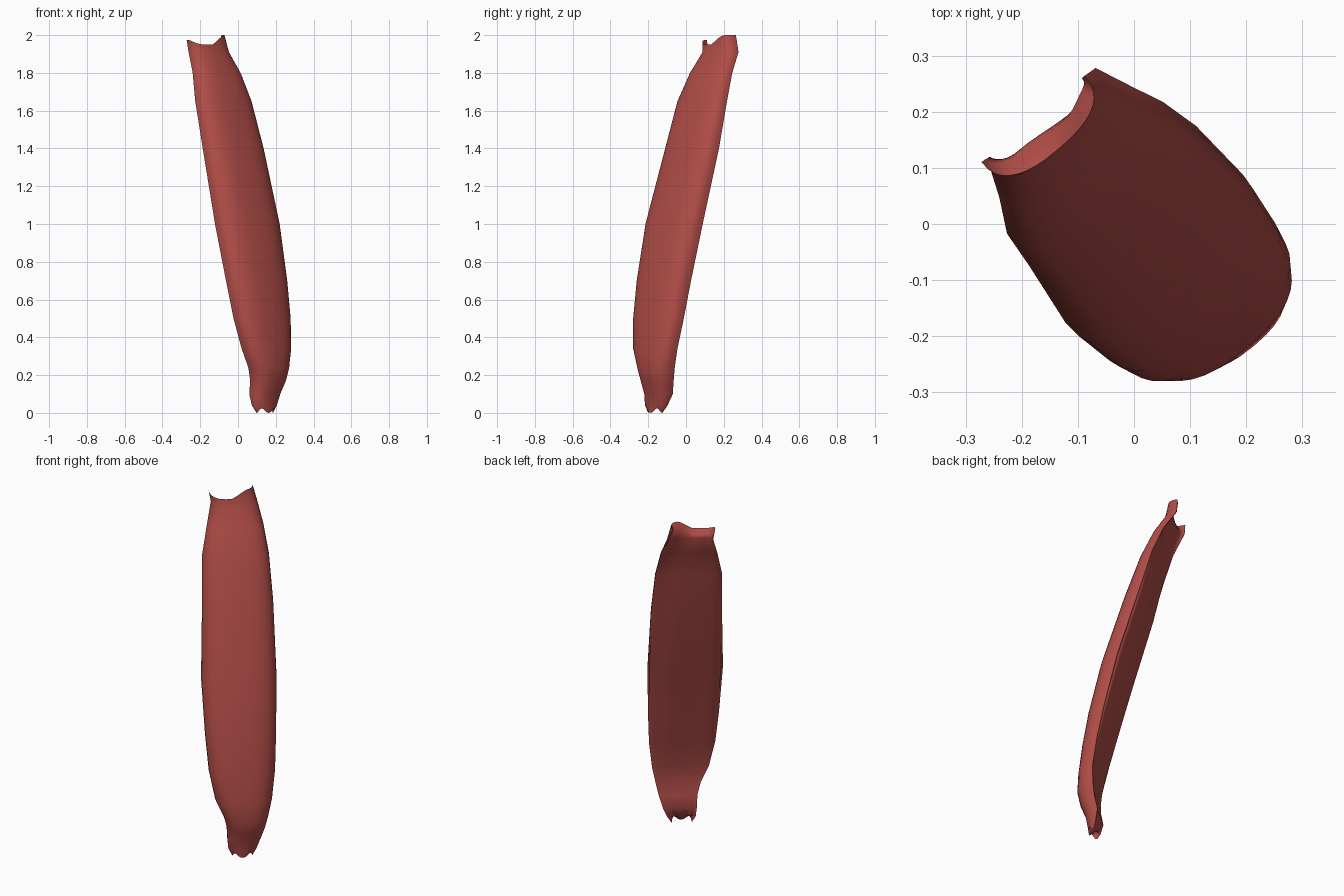
import bpy
import bmesh
import math
from mathutils import Vector

cube = bpy.data.objects.get("Cube")
if cube:
    bpy.data.objects.remove(cube, do_unlink=True)

# One deep red for the whole petal
red = bpy.data.materials.new("deep_red")
red.use_nodes = True
colour = (0.43, 0.072, 0.062, 1)
red.diffuse_color = colour
red.node_tree.nodes["Principled BSDF"].inputs["Base Color"].default_value = colour

# Petal axes: across its width, and outwards from its bulging face
angle = math.radians(40)
across = Vector((math.cos(angle), math.sin(angle), 0))
outward = Vector((math.sin(angle), -math.cos(angle), 0))

# Cross-sections: height, centre x, centre y, half width, front bulge,
# and depth of the back face (positive is hollow, negative swells out)
sections = [
    (0.00, 0.140, -0.160, 0.055, 0.035, 0.010),
    (0.04, 0.132, -0.147, 0.077, 0.055, 0.010),
    (0.10, 0.130, -0.129, 0.092, 0.080, 0.000),
    (0.17, 0.145, -0.133, 0.105, 0.095, 0.000),
    (0.24, 0.148, -0.138, 0.122, 0.103, 0.005),
    (0.34, 0.138, -0.145, 0.155, 0.098, 0.000),
    (0.50, 0.115, -0.128, 0.181, 0.105, -0.015),
    (0.70, 0.085, -0.098, 0.194, 0.113, -0.025),
    (1.00, 0.036, -0.044, 0.206, 0.115, -0.032),
    (1.40, -0.038, 0.050, 0.194, 0.108, -0.028),
    (1.65, -0.087, 0.100, 0.182, 0.090, -0.010),
    (1.80, -0.122, 0.146, 0.154, 0.080, 0.015),
    (1.91, -0.165, 0.197, 0.126, 0.080, 0.030),
    (1.95, -0.180, 0.187, 0.120, 0.070, 0.035),
]
STEPS = 18
last = len(sections) - 1


def section_points(index, inner):
    """Flattened arc across the petal, on its front or back face."""
    z, cx, cy, half, bulge, back = sections[index]
    points = []
    for i in range(STEPS + 1):
        t = math.pi * i / STEPS
        s = math.cos(t)
        w = half * math.copysign(abs(s) ** 0.8, s)
        d = bulge * max(math.sin(t), 0) ** 0.75
        if inner:
            w *= 0.95
            d = back * math.sin(t) * (1 + 0.12 * math.cos(5 * t))
        height = z
        if index == last:      # wavy top rim, rolled down at the back
            if s > 0:
                height += 0.05 * math.sin(min(s * 1.3, 1) * math.pi / 2)
            else:
                height += 0.025 * s ** 4
            height -= 0.025 if inner else 0
        elif index == 0:       # ragged bottom end
            height += 0.012 * (1 - math.cos(4 * t)) + (0.02 if inner else 0)
        points.append(Vector((cx, cy, height)) + across * w + outward * d)
    return points


# Petal: front and back skins joined along the rims
bm = bmesh.new()
rings = []
for k in range(len(sections)):
    loop = section_points(k, False) + section_points(k, True)[::-1]
    rings.append([bm.verts.new(p) for p in loop])
count = len(rings[0])
for low, high in zip(rings, rings[1:]):
    for i in range(count):
        j = (i + 1) % count
        bm.faces.new((low[i], low[j], high[j], high[i]))
for ring in (rings[0], rings[-1]):
    for i in range(STEPS):
        bm.faces.new((ring[i], ring[i + 1], ring[count - 2 - i], ring[count - 1 - i]))
bmesh.ops.recalc_face_normals(bm, faces=bm.faces)

mesh = bpy.data.meshes.new("petal")
bm.to_mesh(mesh)
bm.free()
mesh.materials.append(red)
petal = bpy.data.objects.new("petal", mesh)
bpy.context.collection.objects.link(petal)

# Smooth shading with sharp rims
bpy.ops.object.select_all(action="DESELECT")
petal.select_set(True)
bpy.context.view_layer.objects.active = petal
bpy.ops.object.shade_smooth_by_angle(angle=math.radians(60))
